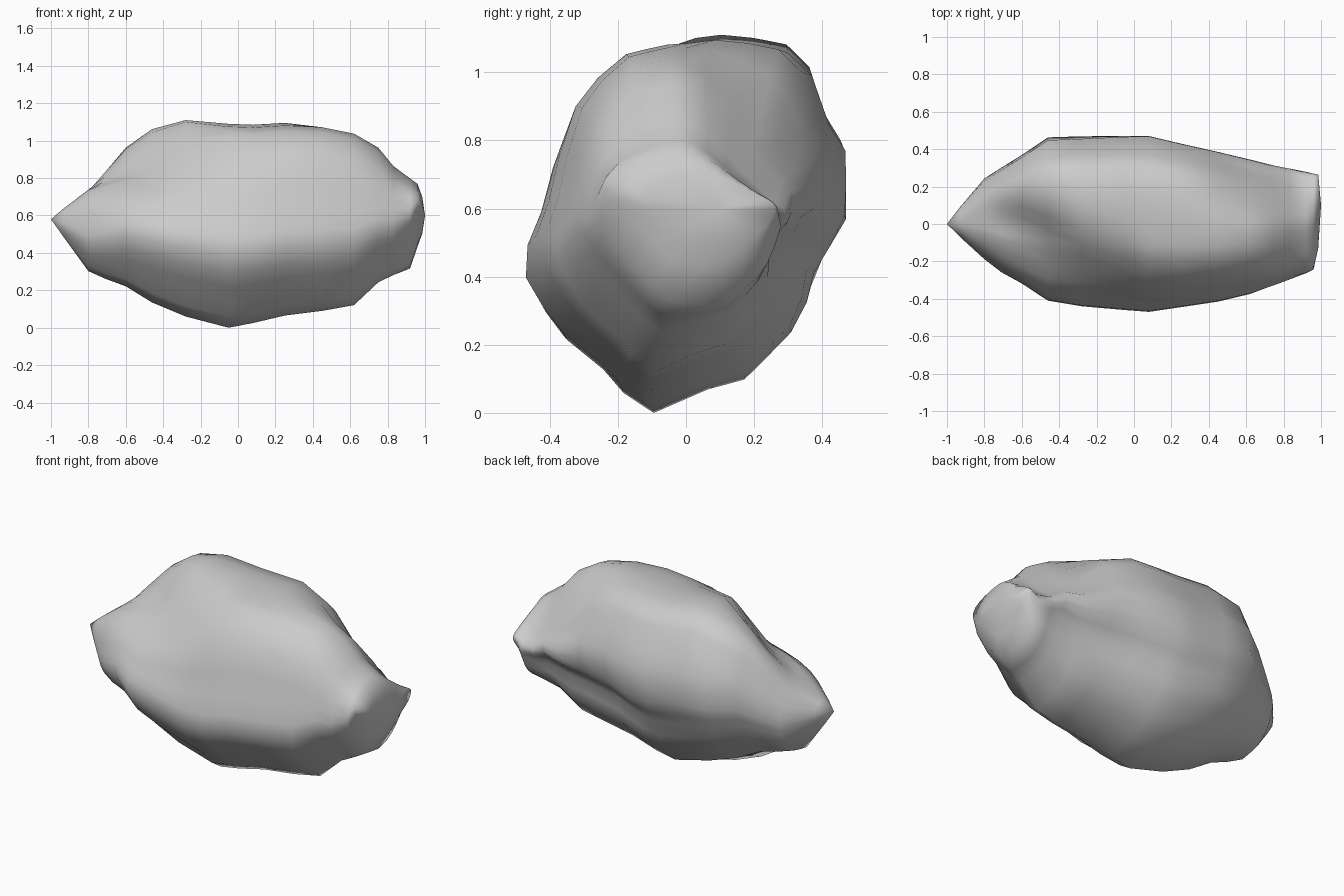
import bpy, bmesh

# Cross-section outline seen from the right (y scaled to +-1, z to 0..1)
outline = [(-.10, 0), (.06, .07), (.17, .10), (.24, .17), (.30, .24), (.33, .33), (.335, .42),
           (.39, .49), (.46, .58), (.47, .68), (.468, .78), (.42, .86), (.37, 1.01), (.30, 1.08),
           (.20, 1.10), (.10, 1.11), (.02, 1.10), (-.05, 1.095), (-.12, 1.08), (-.18, 1.065),
           (-.27, .99), (-.34, .90), (-.39, .75), (-.425, .60), (-.465, .49), (-.47, .39),
           (-.42, .30), (-.36, .22), (-.25, .13), (-.19, .06)]
outline = [(y / .47, z / 1.11) for y, z in outline]

# Stations along the rock: x, front y, back y, bottom z, top z
stations = [(-.93, -.07, .09, .48, .64), (-.80, -.19, .24, .30, .74), (-.71, -.26, .295, .26, .86),
            (-.60, -.32, .36, .22, .99), (-.46, -.41, .45, .135, 1.07), (-.28, -.44, .457, .06, 1.11),
            (-.05, -.46, .468, 0, 1.09), (.08, -.47, .47, .025, 1.085), (.25, -.445, .43, .065, 1.095),
            (.45, -.415, .385, .09, 1.085), (.62, -.375, .345, .12, 1.05), (.75, -.33, .315, .235, .97),
            (.83, -.30, .30, .27, .87), (.92, -.265, .28, .31, .80), (.96, -.245, .27, .43, .77),
            (.985, -.13, .265, .50, .70)]

# Strength along x of each deformation
hollow = [(-.8, 0), (-.71, .08), (-.6, .17), (-.42, .25), (-.28, .22), (-.05, .09), (.1, .03), (.25, 0)]
hollow_edge = [(-1, .3), (-.6, .2), (-.45, -.05), (-.28, -.35), (0, -.55), (1, -.6)]
slope = [(.25, 0), (.45, .08), (.62, .24), (.83, .20), (.92, .14), (.96, .10), (.985, .04), (1, 0)]
lift = [(.62, 0), (.83, .07), (.92, .13), (.96, .14), (.985, .06), (1, 0)]
rounding = [(-1.1, .8), (-.93, .7), (-.7, .3), (-.5, 0), (.6, 0), (.83, .5), (.93, .9), (1.1, .9)]


def smooth(a, b, t):
    t = min(1, max(0, (t - a) / (b - a)))
    return t * t * (3 - 2 * t)


def along(keys, x):
    if x <= keys[0][0] or x >= keys[-1][0]:
        return 0
    for (x0, s0), (x1, s1) in zip(keys, keys[1:]):
        if x <= x1:
            return s0 + (s1 - s0) * (x - x0) / (x1 - x0)


bm = bmesh.new()
rings = []
for x, yf, yb, zb, zt in stations:
    mid, half = (yf + yb) / 2, (yb - yf) / 2
    ring = []
    for u, v in outline:
        # groove along the back fades to the left
        if u > .5:
            u += .18 * smooth(.3, -.4, x) * max(0, 1 - abs(v - .38) / .2)
        # sections become plain ovals toward both ends
        w = 2 * v - 1
        k = 1 + along(rounding, x) * (1 / max(.01, (u * u + w * w) ** .5) - 1)
        u, v = u * k, (w * k + 1) / 2
        z = zb + (zt - zb) * v
        up = max(0, (v - .45) / .55)
        # hollow in the upper front-left shoulder
        c = along(hollow_edge, x)
        z -= along(hollow, x) * min(1, up * 1.3) * smooth(c + .4, c - .35, u)
        # upper back-right falls away
        z -= along(slope, x) * up * smooth(-.1, .9, u)
        # lower front-right corner rises to the blunt end
        z += along(lift, x) * (1 - v) * smooth(0, -1, u)
        ring.append(bm.verts.new((x, mid + half * u, z)))
    rings.append(ring)

# Side skin
n = len(outline)
for a, b in zip(rings, rings[1:]):
    for i in range(n):
        j = (i + 1) % n
        bm.faces.new((a[i], a[j], b[j], b[i]))

# Pointed left tip and blunt right end
for ring, tip in ((rings[0], (-1, 0, .58)), (rings[-1], (1, .10, .60))):
    t = bm.verts.new(tip)
    for i in range(n):
        bm.faces.new((ring[i], ring[(i + 1) % n], t))
bmesh.ops.recalc_face_normals(bm, faces=bm.faces)
for f in bm.faces:
    f.smooth = True

mesh = bpy.data.meshes.new("rock")
bm.to_mesh(mesh)
bm.free()
rock = bpy.data.objects.new("rock", mesh)
bpy.context.collection.objects.link(rock)

# Single stone colour
stone = bpy.data.materials.new("stone grey")
stone.diffuse_color = (.6, .6, .6, 1)
mesh.materials.append(stone)
